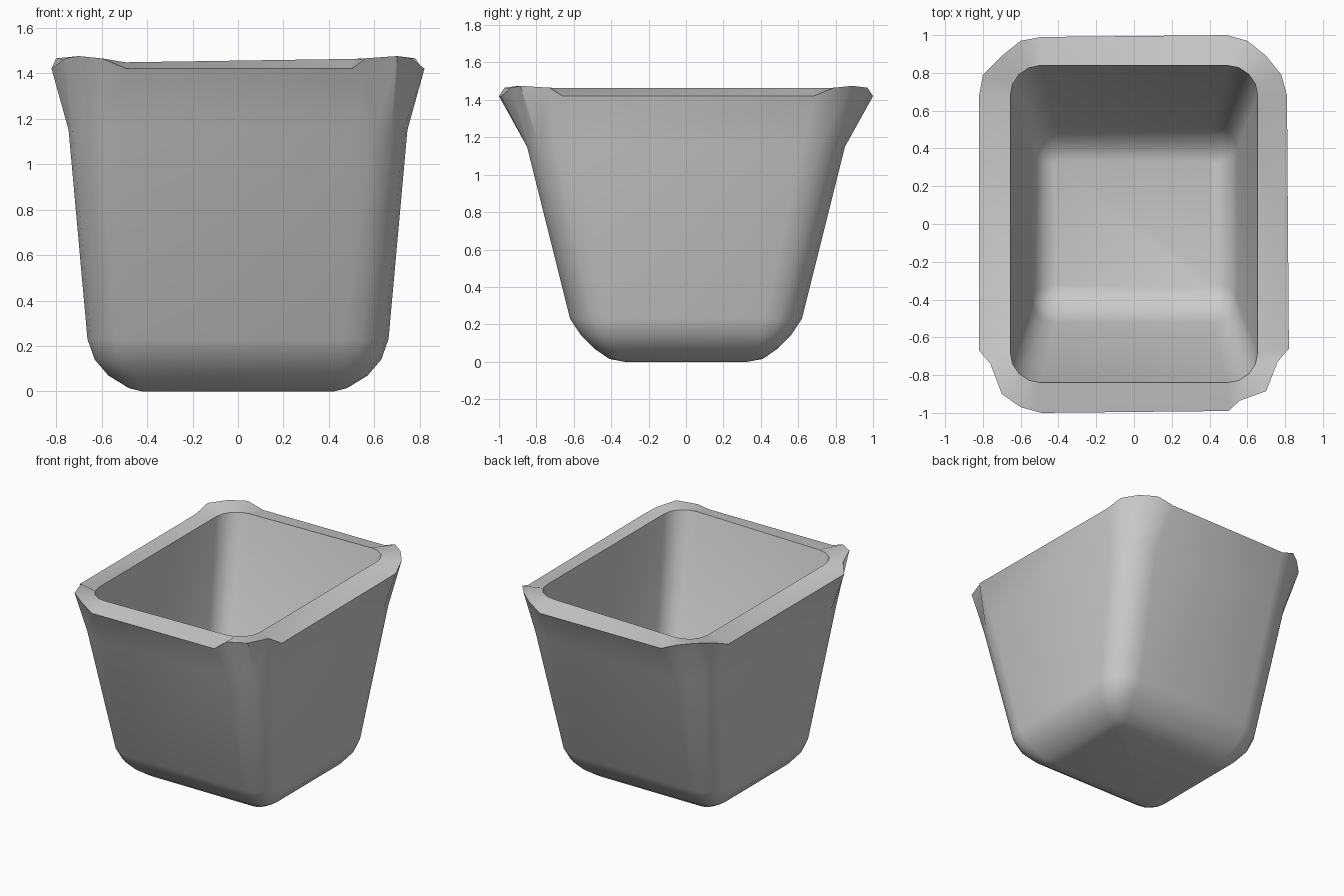
import bpy, bmesh
from math import sin, cos, pi, radians

if "Cube" in bpy.data.objects:
    bpy.data.objects.remove(bpy.data.objects["Cube"])


def ring(hx, hy, r, z, tilt=0.0):
    """Rounded rectangle, counter-clockwise, five points per corner."""
    pts = []
    for k, (sx, sy) in enumerate([(1, 1), (-1, 1), (-1, -1), (1, -1)]):
        for i in range(5):
            a = (k + i / 4) * pi / 2
            x = sx * (hx - r) + r * cos(a)
            pts.append((x, sy * (hy - r) + r * sin(a), z + tilt * x))
    return pts


# Slightly irregular outer lip: corners turned up, front corners notched
lip_xy = [
    (.81, .68), (.78, .79), (.70, .89), (.60, .97), (.49, 1.0),
    (-.49, .99), (-.60, .97), (-.70, .89), (-.80, .79), (-.82, .68),
    (-.82, -.67), (-.76, -.74), (-.70, -.90), (-.60, -.97), (-.49, -1.0),
    (.50, -.99), (.56, -.935), (.70, -.885), (.76, -.73), (.82, -.66)]
lip_z = [1.42, 1.465, 1.475, 1.465, 1.42]
lip = [(x, y, lip_z[i % 5]) for i, (x, y) in enumerate(lip_xy)]

# Rings from the outside base, up over the lip and down to the inside floor
rings = [
    ring(.42, .33, .03, 0),
    ring(.48, .41, .07, .015),
    ring(.57, .49, .12, .07),
    ring(.63, .56, .16, .14),
    ring(.662, .62, .20, .23),
    ring(.745, .85, .23, 1.15),
    lip,
    ring(.655, .84, .16, 1.455, .015),
    ring(.545, .52, .13, .24),
    ring(.525, .47, .11, .17),
    ring(.48, .40, .07, .11),
    ring(.42, .34, .03, .09)]

bm = bmesh.new()
loops = [[bm.verts.new(p) for p in r] for r in rings]
for a, b in zip(loops, loops[1:]):
    n = len(a)
    for i in range(n):
        j = (i + 1) % n
        bm.faces.new((a[i], a[j], b[j], b[i]))
bm.faces.new(loops[0][::-1])
bm.faces.new(loops[-1])
bmesh.ops.recalc_face_normals(bm, faces=bm.faces[:])

mesh = bpy.data.meshes.new("planter_pot")
bm.to_mesh(mesh)
bm.free()
pot = bpy.data.objects.new("planter_pot", mesh)
bpy.context.collection.objects.link(pot)
bpy.context.view_layer.objects.active = pot
pot.select_set(True)
bpy.ops.object.shade_smooth_by_angle(angle=radians(35))
